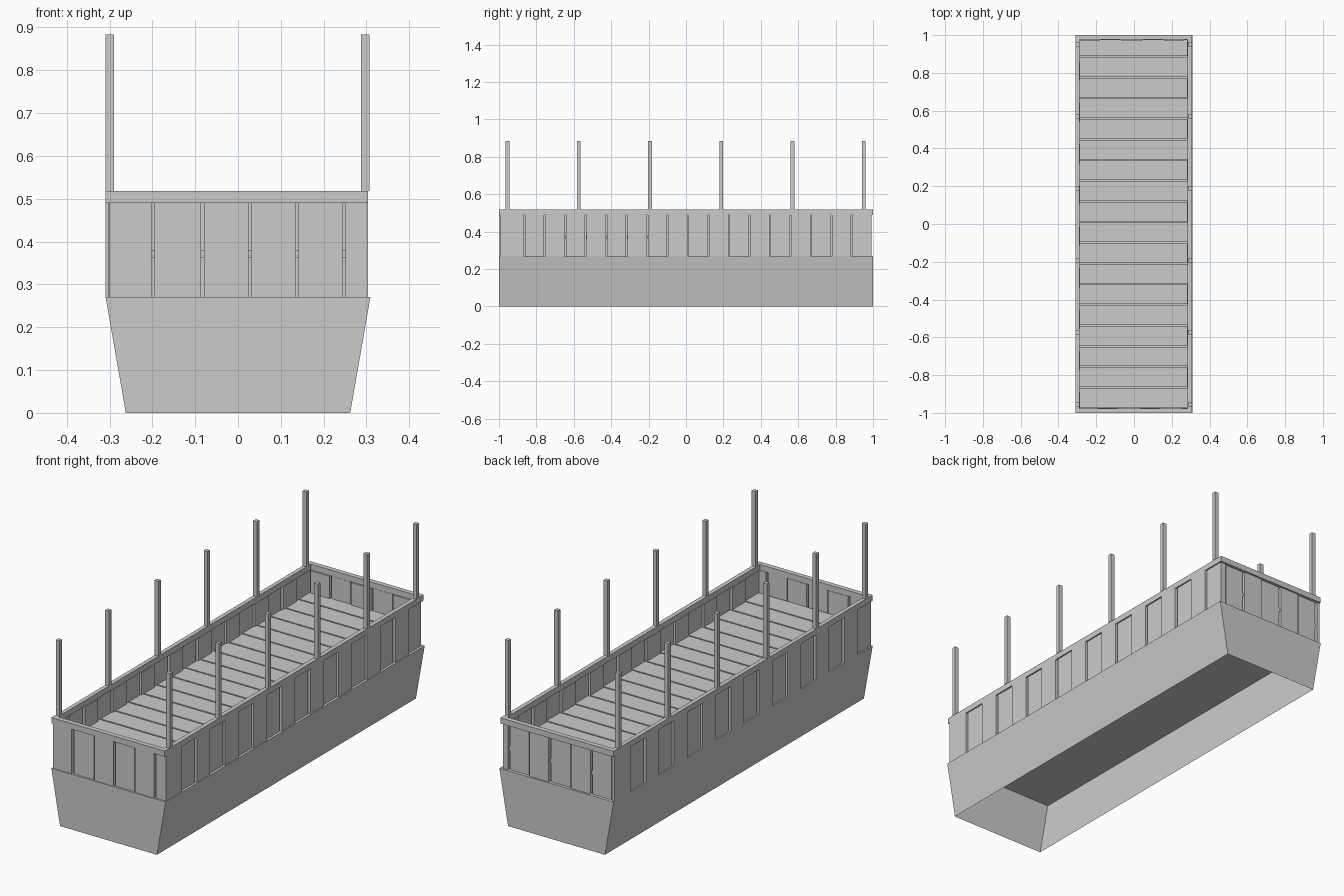
import bpy, bmesh

if "Cube" in bpy.data.objects:
    bpy.data.objects.remove(bpy.data.objects["Cube"])

PITCH = 0.1095
GAP = 0.007
XL, XR = -0.309, 0.304       # outer faces of the plank walls


def mesh_object(name, verts, faces):
    me = bpy.data.meshes.new(name)
    me.from_pydata(verts, [], faces)
    bm = bmesh.new()
    bm.from_mesh(me)
    bmesh.ops.recalc_face_normals(bm, faces=bm.faces)
    bm.to_mesh(me)
    bm.free()
    ob = bpy.data.objects.new(name, me)
    bpy.context.collection.objects.link(ob)
    return ob


def box(name, x0, x1, y0, y1, z0, z1):
    v = [(x, y, z) for z in (z0, z1) for y in (y0, y1) for x in (x0, x1)]
    f = [(0, 2, 3, 1), (4, 5, 7, 6), (0, 1, 5, 4),
         (2, 6, 7, 3), (0, 4, 6, 2), (1, 3, 7, 5)]
    return mesh_object(name, v, f)


# Tapered base: open underneath, closed on top
b, t, h = 0.262, 0.309, 0.27
mesh_object("tapered_base",
            [(-b, -1, 0), (b, -1, 0), (b, 1, 0), (-b, 1, 0),
             (-t, -1, h), (t, -1, h), (t, 1, h), (-t, 1, h)],
            [(0, 1, 5, 4), (1, 2, 6, 5), (2, 3, 7, 6), (3, 0, 4, 7), (4, 5, 6, 7)])

# Floor planks
for i in range(18):
    y0 = -0.975 + i * PITCH
    y1 = min(y0 + PITCH, 0.985)
    box("floor_plank", -0.292, 0.288, y0 + GAP / 2, y1 - GAP / 2, 0.362, 0.38)

# Side wall planks: every second one recessed, left side is the right side turned round
edges = [-0.995] + [-0.865 + i * PITCH for i in range(17)] + [0.99]
for i in range(len(edges) - 1):
    y0, y1 = edges[i] + GAP / 2, edges[i + 1] - GAP / 2
    d = 0.007 if i % 2 else 0.0
    box("right_wall_plank", XR - d - 0.016, XR - d, y0, y1, h, 0.49)
    box("left_wall_plank", XL + d, XL + d + 0.016, -y1, -y0, h, 0.49)

# End wall planks
front = [-0.305, -0.198, -0.083, 0.028, 0.138, 0.247, 0.3]
back = [-0.305, -0.29, -0.18, -0.07, 0.045, 0.155, 0.265, 0.3]
for i in range(len(front) - 1):
    d = 0.004 + 0.006 * (i % 2)
    box("front_wall_plank", front[i] + GAP / 2, front[i + 1] - GAP / 2,
        -1 + d, -0.984 + d, h, 0.49)
for i in range(len(back) - 1):
    d = 0.009 + 0.006 * (i % 2)
    box("back_wall_plank", back[i] + GAP / 2, back[i + 1] - GAP / 2,
        0.984 - d, 1 - d, h, 0.49)

# Top rails
z0, z1 = 0.49, 0.518
box("left_rail", XL, -0.289, -1, 1, z0, z1)
box("right_rail", 0.283, XR, -1, 1, z0, z1)
box("front_rail", -0.289, 0.283, -1, -0.976, z0, z1)
box("back_rail", -0.289, 0.283, 0.976, 1, z0, z1)

# Upright stakes along both sides
for i in range(6):
    y = -0.955 + i * 0.381
    for x in (-0.299, 0.297):
        box("stake", x - 0.01, x + 0.01, y - 0.01, y + 0.01, z1, 0.884)
